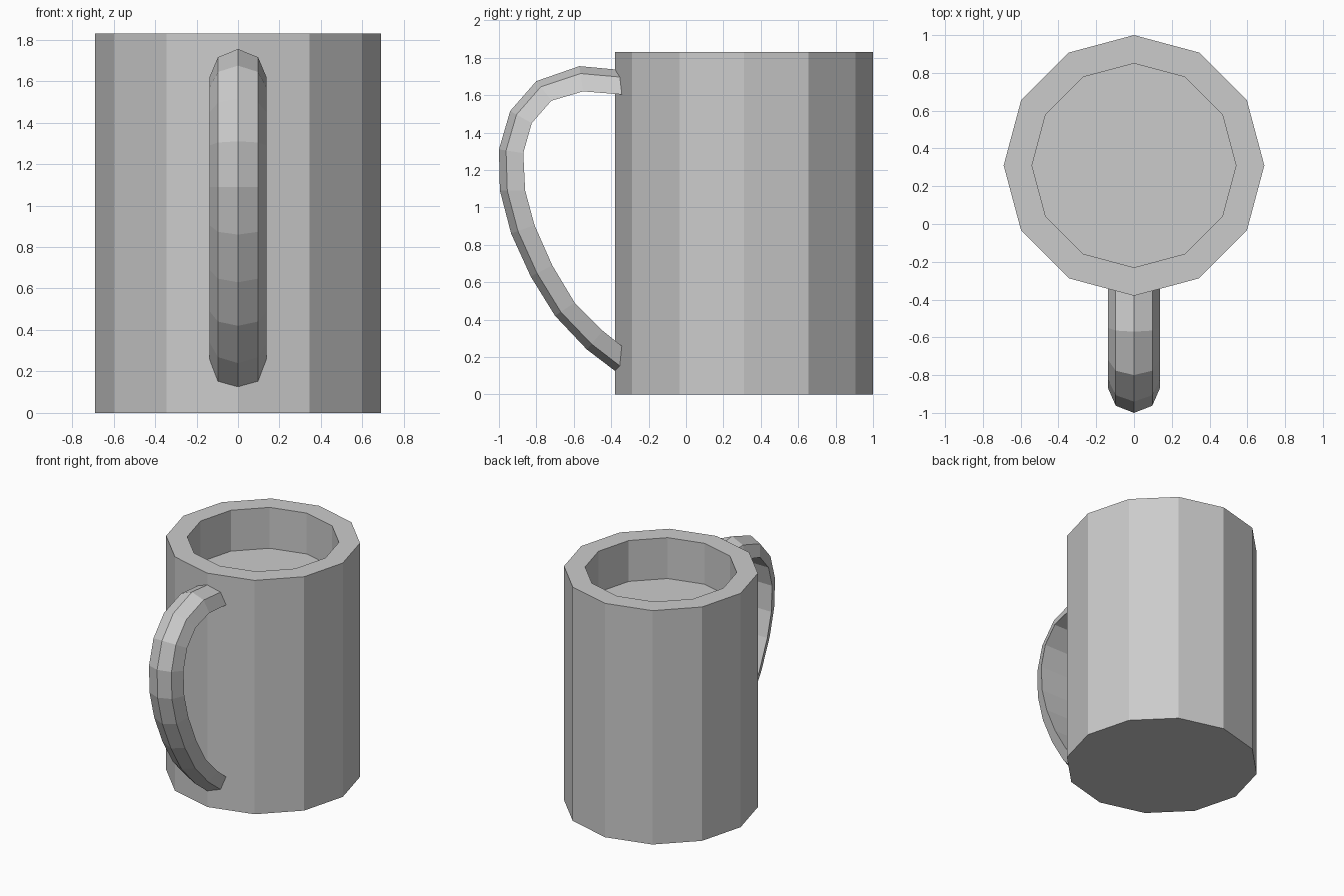
import bpy, bmesh
from math import cos, sin, pi

cube = bpy.data.objects.get("Cube")
if cube:
    bpy.data.objects.remove(cube, do_unlink=True)

grey = bpy.data.materials.new("light_grey")
grey.use_nodes = True
grey.diffuse_color = (0.6, 0.6, 0.6, 1)
grey.node_tree.nodes["Principled BSDF"].inputs["Base Color"].default_value = (0.6, 0.6, 0.6, 1)

SIDES = 12
CENTER_Y = 0.31
HEIGHT = 1.83


def finish(bm, name):
    bmesh.ops.recalc_face_normals(bm, faces=bm.faces)
    mesh = bpy.data.meshes.new(name)
    bm.to_mesh(mesh)
    bm.free()
    mesh.materials.append(grey)
    obj = bpy.data.objects.new(name, mesh)
    bpy.context.collection.objects.link(obj)
    return obj


def loft(name, rings):
    """Skin a list of closed rings and cap both ends."""
    bm = bmesh.new()
    loops = [[bm.verts.new(p) for p in ring] for ring in rings]
    for a, b in zip(loops, loops[1:]):
        n = len(a)
        for i in range(n):
            j = (i + 1) % n
            bm.faces.new((a[i], a[j], b[j], b[i]))
    bm.faces.new(loops[0])
    bm.faces.new(loops[-1])
    return finish(bm, name)


def circle(radius, z):
    return [(radius * cos(2 * pi * i / SIDES),
             CENTER_Y + radius * sin(2 * pi * i / SIDES), z) for i in range(SIDES)]


# Cup: outer wall, rim, inner wall and raised floor
loft("mug_body", [circle(0.69, 0), circle(0.69, HEIGHT),
                  circle(0.54, HEIGHT), circle(0.54, 1.51)])

# Handle: half-octagon section between an outer and an inner path (y, z)
outer = [(-0.30, 1.73), (-0.57, 1.755), (-0.80, 1.675), (-0.94, 1.515),
         (-1.0, 1.31), (-0.995, 1.09), (-0.935, 0.86), (-0.83, 0.63),
         (-0.70, 0.42), (-0.53, 0.24), (-0.30, 0.065)]
inner = [(-0.30, 1.60), (-0.55, 1.62), (-0.72, 1.57), (-0.825, 1.45),
         (-0.87, 1.29), (-0.86, 1.09), (-0.81, 0.905), (-0.715, 0.69),
         (-0.595, 0.49), (-0.445, 0.34), (-0.27, 0.20)]


def section(o, i):
    ring = []
    for k in range(5):
        a = pi * k / 4
        t = sin(a)
        ring.append((0.137 * cos(a), i[0] + (o[0] - i[0]) * t, i[1] + (o[1] - i[1]) * t))
    return ring


loft("handle", [section(o, i) for o, i in zip(outer, inner)])
